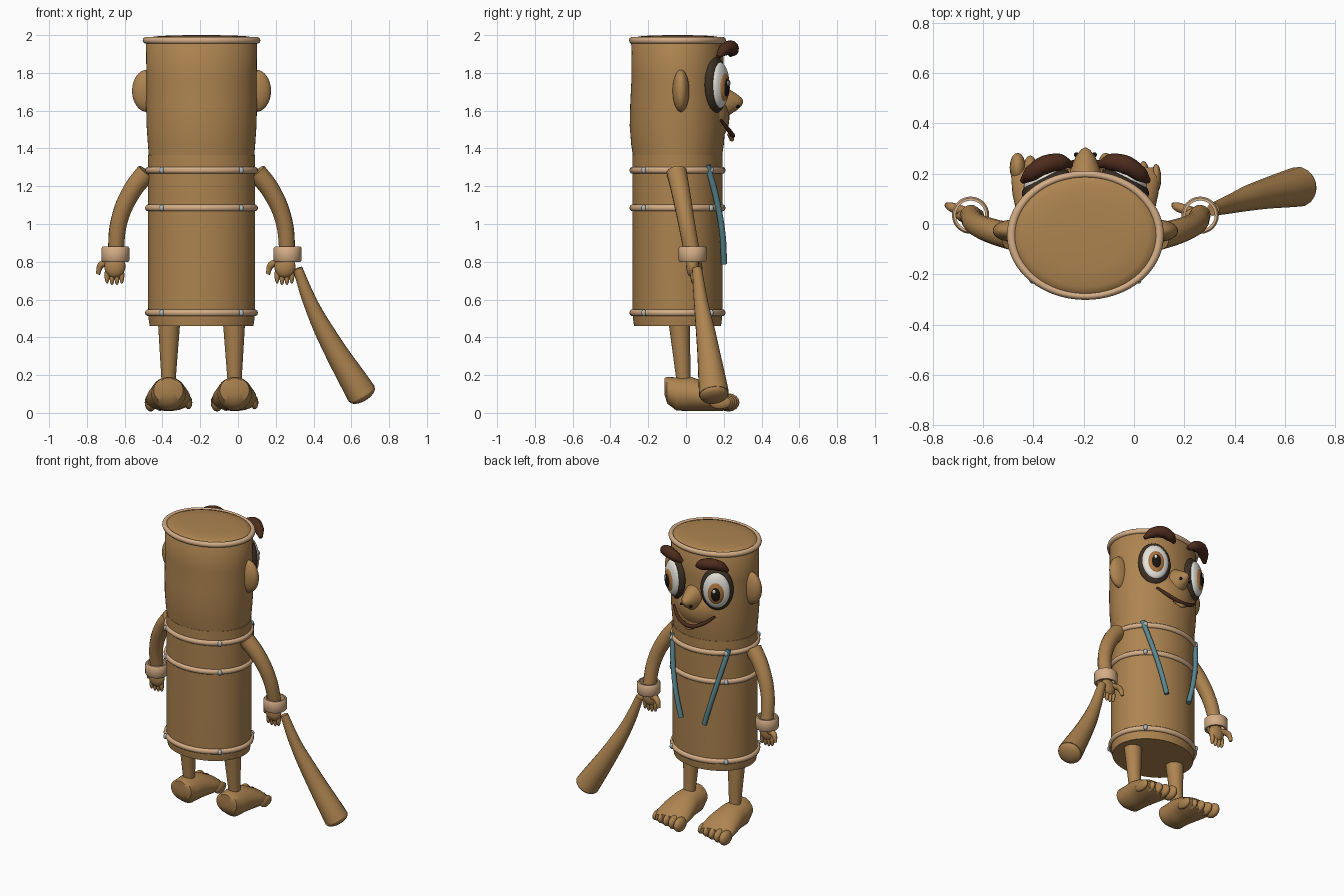
import bpy
import math
from mathutils import Vector, Matrix

cube = bpy.data.objects.get("Cube")
if cube:
    bpy.data.objects.remove(cube, do_unlink=True)

CX, CY = -0.193, -0.045   # axis of the drum body


def material(name, *rgb):
    m = bpy.data.materials.new(name)
    m.use_nodes = True
    m.diffuse_color = (*rgb, 1)
    m.node_tree.nodes["Principled BSDF"].inputs["Base Color"].default_value = (*rgb, 1)
    return m


WOOD = material("warm wood", 0.42, 0.23, 0.08)
TAN = material("pale tan", 0.66, 0.42, 0.24)
STEEL = material("stud steel", 0.42, 0.48, 0.52)
TEAL = material("teal cord", 0.10, 0.24, 0.28)
BROW = material("dark brown", 0.075, 0.025, 0.012)
RIM = material("eye rim brown", 0.045, 0.03, 0.018)
WHITE = material("eye white", 0.78, 0.76, 0.70)
IRIS = material("amber iris", 0.42, 0.18, 0.05)
BLACK = material("pupil black", 0.01, 0.008, 0.006)


def finish(ob, name, mat, angle=40):
    ob.name = name
    ob.data.materials.clear()
    ob.data.materials.append(mat)
    bpy.ops.object.select_all(action='DESELECT')
    ob.select_set(True)
    bpy.context.view_layer.objects.active = ob
    bpy.ops.object.shade_smooth_by_angle(angle=math.radians(angle))
    return ob


def ellipsoid(name, mat, loc, radii, rot=None, seg=32):
    bpy.ops.mesh.primitive_uv_sphere_add(segments=seg, ring_count=seg // 2)
    ob = bpy.context.object
    turn = rot if rot else Matrix.Identity(4)
    ob.matrix_world = Matrix.Translation(loc) @ turn @ Matrix.Diagonal((*radii, 1))
    return finish(ob, name, mat, 180)


def loft(name, mat, sections, along_y=False, closed=False, n=48):
    """Skin elliptical sections given as (centre, radius_a, radius_b)."""
    verts, faces = [], []
    for c, a, b in sections:
        for i in range(n):
            t = math.tau * i / n
            off = (a * math.cos(t), 0, b * math.sin(t)) if along_y else \
                  (a * math.cos(t), b * math.sin(t), 0)
            verts.append(Vector(c) + Vector(off))
    count = len(sections)
    for s in range(count if closed else count - 1):
        p, q = s * n, (s + 1) % count * n
        for i in range(n):
            j = (i + 1) % n
            face = (p + i, p + j, q + j, q + i)
            faces.append(face[::-1] if along_y else face)
    if not closed:
        low, high = list(range(n))[::-1], list(range((count - 1) * n, count * n))
        faces += [low[::-1], high[::-1]] if along_y else [low, high]
    me = bpy.data.meshes.new(name)
    me.from_pydata(verts, [], faces)
    ob = bpy.data.objects.new(name, me)
    bpy.context.collection.objects.link(ob)
    return finish(ob, name, mat)


def tube(name, mat, points, radii):
    """Smooth round tube through points with a radius at each one."""
    cu = bpy.data.curves.new(name, 'CURVE')
    cu.dimensions = '3D'
    cu.bevel_depth = 1
    cu.bevel_resolution = 5
    cu.resolution_u = 8
    cu.use_fill_caps = True
    sp = cu.splines.new('BEZIER')
    sp.bezier_points.add(len(points) - 1)
    for bp, p, r in zip(sp.bezier_points, points, radii):
        bp.co, bp.radius = p, r
        bp.handle_left_type = bp.handle_right_type = 'AUTO'
    ob = bpy.data.objects.new(name, cu)
    bpy.context.collection.objects.link(ob)
    bpy.ops.object.select_all(action='DESELECT')
    ob.select_set(True)
    bpy.context.view_layer.objects.active = ob
    bpy.ops.object.convert(target='MESH')
    return finish(bpy.context.object, name, mat)


def side_points(side, pts):
    return [(CX + side * x, y, z) for x, y, z in pts]


# Drum torso and head
def barrel(name, rows):
    loft(name, WOOD, [((CX, CY, z), a, b) for z, a, b in rows], n=64)


barrel("torso", [(0.46, 0.274, 0.23), (0.5, 0.281, 0.236), (0.56, 0.283, 0.238),
                 (1.365, 0.283, 0.238)])
barrel("head", [(1.36, 0.279, 0.236), (1.42, 0.284, 0.245), (1.52, 0.291, 0.253),
                (1.64, 0.294, 0.25), (1.78, 0.292, 0.243), (1.965, 0.294, 0.245),
                (1.983, 0.28, 0.232), (1.993, 0.25, 0.205), (1.998, 0.17, 0.14),
                (2.0, 0.06, 0.05)])

# Hoops and studs
for label, z, a, b in (("bottom", 0.53, 0.282, 0.24), ("waist", 1.085, 0.282, 0.24),
                       ("neck", 1.285, 0.282, 0.24), ("crown", 1.972, 0.294, 0.242)):
    bpy.ops.mesh.primitive_torus_add(major_radius=1, minor_radius=0.06,
                                     major_segments=64, minor_segments=10)
    hoop = bpy.context.object
    hoop.location, hoop.scale = (CX, CY, z), (a, b, 0.3)
    finish(hoop, label + "_hoop", TAN, 60)
    if label != "crown":
        for k in range(4):
            t = math.radians(45 + 90 * k)
            ellipsoid(label + "_stud", STEEL, (CX + 1.05 * a * math.cos(t),
                      CY + 1.05 * b * math.sin(t), z), (0.014, 0.014, 0.018), seg=12)

# Mirrored parts
for side, tag in ((1, "left"), (-1, "right")):
    ellipsoid(tag + "_ear", WOOD, (CX + side * 0.288, -0.027, 1.705), (0.08, 0.044, 0.112))
    tube(tag + "_arm", WOOD, side_points(side, [(0.29, -0.05, 1.275), (0.365, -0.03, 1.18),
         (0.435, 0.0, 1.02), (0.456, 0.035, 0.83)]), (0.054, 0.05, 0.045, 0.042))
    loft(tag + "_leg", WOOD, [((CX + side * 0.172, -0.035, 0.47), 0.058, 0.056),
         ((CX + side * 0.175, -0.012, 0.15), 0.036, 0.036)], n=24)
    wrist = (CX + side * 0.456, 0.035)
    loft(tag + "_cuff", TAN, [((*wrist, z), r, r) for z, r in
         ((0.8, 0.068), (0.808, 0.074), (0.872, 0.074), (0.88, 0.068), (0.88, 0.058),
          (0.8, 0.058))], closed=True, n=32)
    tube(tag + "_cord", TEAL, side_points(side, [(0.217, 0.115, 1.31), (0.18, 0.162, 1.13),
         (0.135, 0.193, 0.95), (0.09, 0.202, 0.79)]), [0.016] * 4)

    # Eye built of nested flattened shells facing outward
    turn = Matrix.Rotation(-side * math.radians(27), 4, 'Z')
    normal = turn @ Vector((0, 1, 0))
    base = Vector((CX + side * 0.157, 0.158, 1.735))
    for part, mat, shift, w, h, thick, dz in (
            ("eye_rim", RIM, 0.0, 0.105, 0.148, 0.046, 0),
            ("eye_white", WHITE, 0.022, 0.086, 0.122, 0.04, 0),
            ("iris", IRIS, 0.044, 0.056, 0.08, 0.026, -0.008),
            ("pupil", BLACK, 0.06, 0.032, 0.05, 0.016, -0.012)):
        ellipsoid(tag + "_" + part, mat, base + normal * shift + Vector((0, 0, dz)),
                  (w, thick, h), turn)
    ellipsoid(tag + "_eye_glint", WHITE, base + normal * 0.076 + turn @ Vector((0.008, 0, 0.012)),
              (0.011, 0.005, 0.014), turn, seg=12)
    tube(tag + "_eyebrow", BROW, side_points(side, [(0.055, 0.235, 1.895), (0.1, 0.245, 1.92),
         (0.16, 0.235, 1.935), (0.215, 0.2, 1.92), (0.25, 0.17, 1.885)]),
         (0.012, 0.034, 0.038, 0.032, 0.012))
    ellipsoid(tag + "_nostril", BLACK, (CX + side * 0.036, 0.275, 1.622),
              (0.01, 0.01, 0.009), seg=12)

# Nose, muzzle and smile
ellipsoid("muzzle", WOOD, (CX, 0.115, 1.565), (0.165, 0.115, 0.145))
loft("nose", WOOD, [((CX, y, z), a, b) for y, z, a, b in
     ((0.14, 1.645, 0.085, 0.12), (0.22, 1.645, 0.058, 0.075), (0.27, 1.645, 0.038, 0.042),
      (0.295, 1.647, 0.018, 0.02), (0.303, 1.648, 0.004, 0.004))], along_y=True, n=32)
smile = [(-0.16, 0.185, 1.55), (-0.09, 0.228, 1.495), (0, 0.247, 1.468),
         (0.09, 0.228, 1.495), (0.16, 0.185, 1.55)]
tube("mouth", BROW, side_points(1, smile), (0.007, 0.012, 0.013, 0.012, 0.007))
tube("lower_lip", WOOD, side_points(1, [(x * 0.6, y * 0.98, z - 0.018 - 0.02 * abs(x))
     for x, y, z in smile[1:4]]), (0.006, 0.013, 0.006))

# Hands: both are the same shape, shifted sideways
for tag, dx in (("left", 0), ("right", -0.9)):
    ellipsoid(tag + "_palm", WOOD, (0.248 + dx, 0.035, 0.775), (0.056, 0.034, 0.06))
    for k in range(4):
        x = 0.207 + 0.026 * k + dx
        tip = 0.672 + 0.008 * abs(k - 1.5)
        ellipsoid(tag + "_finger", WOOD, (x, 0.04, (tip + 0.775) / 2),
                  (0.0135, 0.016, (0.775 - tip) / 2), seg=16)
    tube(tag + "_thumb", WOOD, [(0.225 + dx, 0.05, 0.79), (0.178 + dx, 0.066, 0.785),
         (0.158 + dx, 0.075, 0.735)], (0.02, 0.019, 0.011))

# Feet with five toes each, both turned the same way
for tag, fx in (("left", -0.018), ("right", -0.368)):
    loft(tag + "_foot", WOOD, [((fx, y, z), a, b) for y, z, a, b in
         ((-0.113, 0.14, 0.05, 0.045), (-0.1, 0.12, 0.078, 0.07), (-0.05, 0.1, 0.09, 0.088),
          (0.03, 0.1, 0.095, 0.09), (0.12, 0.083, 0.115, 0.073), (0.19, 0.065, 0.12, 0.055),
          (0.225, 0.055, 0.1, 0.035))], along_y=True, n=32)
    for k in range(5):
        r = 0.032 - 0.003 * k
        ellipsoid(tag + "_toe", WOOD, (fx - 0.094 + 0.05 * k, 0.225 - 0.011 * k, 0.055),
                  (r, 0.058, r + 0.016), seg=16)

# Club held in the left hand
tube("club", WOOD, [(0.315, 0.058, 0.765), (0.385, 0.08, 0.58), (0.475, 0.108, 0.40),
     (0.655, 0.148, 0.1)], (0.026, 0.038, 0.054, 0.08))
axis = Vector((0.18, 0.04, -0.3)).to_track_quat('Z', 'Y').to_matrix().to_4x4()
ellipsoid("club_end", WOOD, (0.657, 0.148, 0.097), (0.076, 0.076, 0.035), axis)
